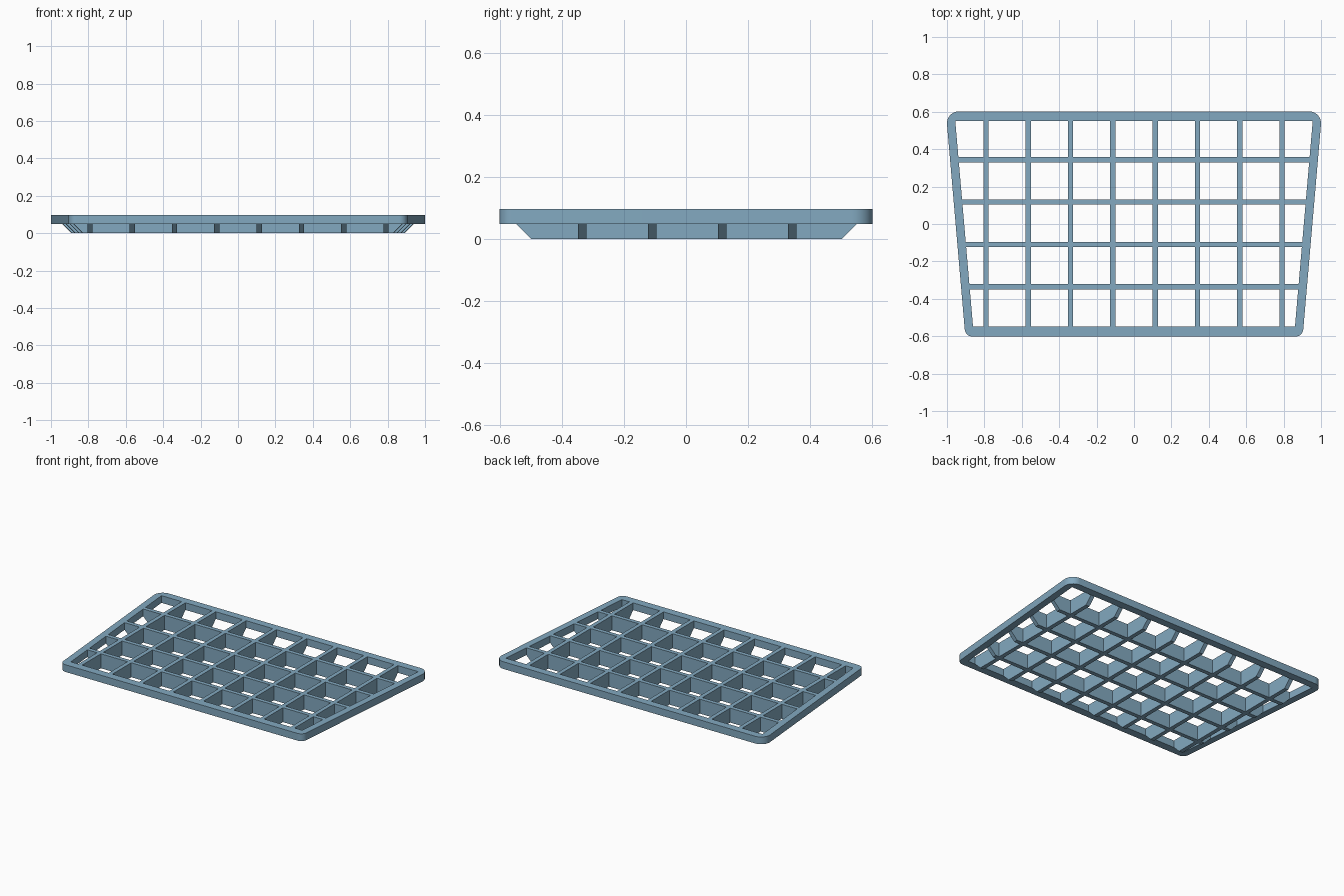
import bpy, bmesh, math

if "Cube" in bpy.data.objects:
    bpy.data.objects.remove(bpy.data.objects["Cube"])

H, STEP = 0.097, 0.0485          # full height, underside of the rim
BAR = 0.014                      # half width of a bar
SLOPE = 0.0864                   # lean of the side edges in plan
Y_FRONT, Y_BACK = -0.548, 0.551  # inner edges of the rim
LAP = 0.015                      # how far bars run into the rim

mat = bpy.data.materials.new("dusty blue")
mat.diffuse_color = (0.225, 0.395, 0.525, 1)
mat.use_nodes = True
mat.node_tree.nodes["Principled BSDF"].inputs["Base Color"].default_value = mat.diffuse_color


def inner_x(y):
    return 0.908 + SLOPE * y


def finish(name, bm):
    bmesh.ops.recalc_face_normals(bm, faces=bm.faces)
    mesh = bpy.data.meshes.new(name)
    bm.to_mesh(mesh)
    bm.free()
    mesh.materials.append(mat)
    obj = bpy.data.objects.new(name, mesh)
    bpy.context.collection.objects.link(obj)
    return obj


def arc(cx, cy, r, a0, a1, n=12):
    return [(cx + r * math.cos(math.radians(a0 + (a1 - a0) * i / n)),
             cy + r * math.sin(math.radians(a0 + (a1 - a0) * i / n))) for i in range(n + 1)]


def prism(name, outline, z0, z1):
    bm = bmesh.new()
    face = bm.faces.new([bm.verts.new((x, y, z0)) for x, y in outline])
    ext = bmesh.ops.extrude_face_region(bm, geom=[face])
    bmesh.ops.translate(bm, vec=(0, 0, z1 - z0),
                        verts=[v for v in ext["geom"] if isinstance(v, bmesh.types.BMVert)])
    return finish(name, bm)


def bar(name, sides):
    """Bar with chamfered lower ends; each side is a list of points."""
    bm = bmesh.new()
    a, b = [[bm.verts.new(p) for p in side] for side in sides]
    bm.faces.new(a)
    bm.faces.new(b[::-1])
    for i in range(len(a)):
        j = (i + 1) % len(a)
        bm.faces.new((a[i], b[i], b[j], a[j]))
    return finish(name, bm)


def section(lo, hi):
    """Length and height of the bar's side outline."""
    return [(lo + STEP, 0), (hi - STEP, 0), (hi, STEP), (hi + LAP, STEP),
            (hi + LAP, H), (lo - LAP, H), (lo - LAP, STEP), (lo, STEP)]


def combine(target, other, operation):
    mod = target.modifiers.new("combine", 'BOOLEAN')
    mod.operation, mod.solver, mod.object = operation, 'EXACT', other
    graph = bpy.context.evaluated_depsgraph_get()
    mesh = bpy.data.meshes.new_from_object(target.evaluated_get(graph))
    target.modifiers.clear()
    target.data = mesh
    bpy.data.objects.remove(other)


# Tapered rim with rounded outer corners
lean = math.degrees(math.atan(SLOPE))
k = math.hypot(1, SLOPE)
rb, rf = 0.064, 0.042
yb, yf = 0.602 - rb, -0.602 + rf
xb = 0.9537 + SLOPE * yb - rb * k
xf = 0.9537 + SLOPE * yf - rf * k
half = arc(xf, yf, rf, -90, -lean) + arc(xb, yb, rb, -lean, 90)
rack = prism("grid_tray", half + [(-x, y) for x, y in reversed(half)], STEP, H)
xi, xo = inner_x(Y_FRONT), inner_x(Y_BACK)
opening = prism("opening", [(-xi, Y_FRONT), (xi, Y_FRONT), (xo, Y_BACK), (-xo, Y_BACK)], 0, 0.2)
combine(rack, opening, 'DIFFERENCE')

# Bars running front to back
bars = []
for i in range(8):
    x = (i - 3.5) * 0.226
    bars.append(bar("lengthwise_bar", [[(x + s * BAR, y, z) for y, z in section(Y_FRONT, Y_BACK)]
                                       for s in (-1, 1)]))

# Bars running side to side, ends following the tapered rim
for i in range(4):
    y = 0.004 + (i - 1.5) * 0.226
    sides = []
    for s in (-1, 1):
        ys = y + s * BAR
        sides.append([(x, ys, z) for x, z in section(-inner_x(ys), inner_x(ys))])
    bars.append(bar("crosswise_bar", sides))

# Merge everything into one solid
for b in bars:
    combine(rack, b, 'UNION')

bpy.ops.object.select_all(action='DESELECT')
rack.select_set(True)
bpy.context.view_layer.objects.active = rack
bpy.ops.object.shade_smooth_by_angle(angle=math.radians(30))
